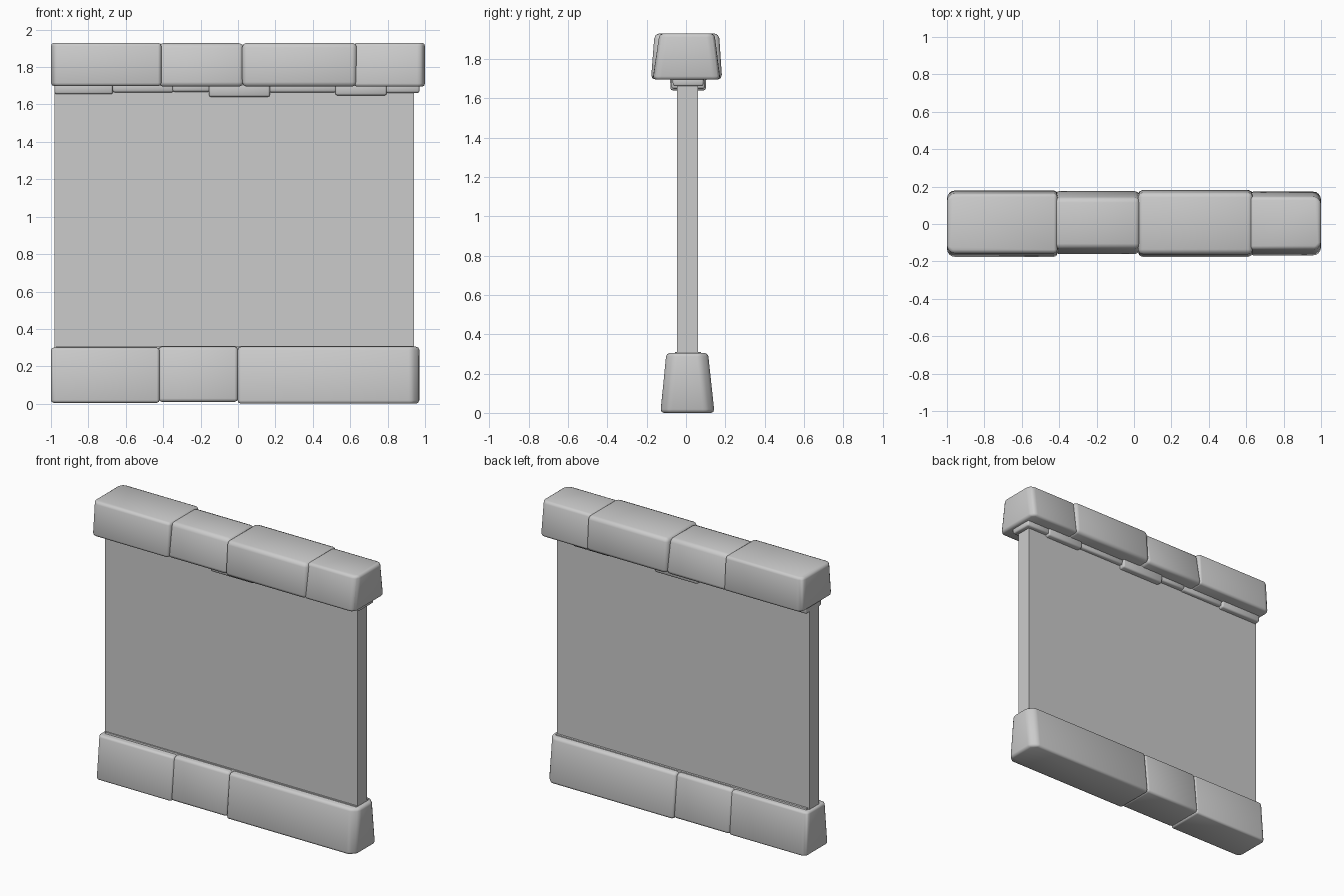
import bpy, bmesh, math

if "Cube" in bpy.data.objects:
    bpy.data.objects.remove(bpy.data.objects["Cube"])


def block(name, x, z, y_low, y_high, bevel=0.0, end_chop=None):
    """Box tapered in y between its bottom and top, with softened edges."""
    bm = bmesh.new()
    bmesh.ops.create_cube(bm, size=1)
    for v in bm.verts:
        top = v.co.z > 0
        span = y_high if top else y_low
        v.co = (x[v.co.x > 0], span[v.co.y > 0], z[top])
    # chop vertical corner edges more strongly at an exposed end
    if end_chop:
        edges = [e for e in bm.edges
                 if all(abs(v.co.x - end_chop[0]) < 1e-5 for v in e.verts)
                 and abs(e.verts[0].co.z - e.verts[1].co.z) > 0.05]
        bmesh.ops.bevel(bm, geom=edges, offset=end_chop[1], segments=1,
                        affect='EDGES', profile=0.5)
    bmesh.ops.recalc_face_normals(bm, faces=bm.faces)
    mesh = bpy.data.meshes.new(name)
    bm.to_mesh(mesh)
    bm.free()
    ob = bpy.data.objects.new(name, mesh)
    bpy.context.collection.objects.link(ob)
    if bevel:
        m = ob.modifiers.new("soft_edges", 'BEVEL')
        m.width = bevel
        m.segments = 2
        m.limit_method = 'ANGLE'
        m.angle_limit = math.radians(25)
        for p in mesh.polygons:
            p.use_smooth = True
    return ob


# Plain wall between the stone courses
block("wall_panel", (-0.98, 0.94), (0.29, 1.69), (-0.045, 0.06), (-0.045, 0.06))

# Base course, tapering upward
base = [
    ((-1.0, -0.42), (0.005, 0.30), (-0.13, 0.135), (-0.10, 0.11), (-1.0, 0.02)),
    ((-0.425, 0.0), (0.01, 0.305), (-0.125, 0.14), (-0.095, 0.108), None),
    ((-0.002, 0.97), (0.0, 0.305), (-0.13, 0.145), (-0.10, 0.112), (0.97, 0.04)),
]
for i, (x, z, lo, hi, chop) in enumerate(base):
    block(f"base_stone_{i + 1}", x, z, lo, hi, 0.018, chop)

# Thin bedding strip on top of the base
block("base_ledge", (-0.97, 0.94), (0.28, 0.31), (-0.06, 0.08), (-0.055, 0.075))

# Capping course
cap = [
    ((-1.0, -0.41), (1.698, 1.93), (-0.177, 0.18), (-0.155, 0.163), (-1.0, 0.025)),
    ((-0.425, 0.03), (1.695, 1.928), (-0.165, 0.18), (-0.13, 0.14), None),
    ((0.022, 0.635), (1.695, 1.93), (-0.178, 0.184), (-0.16, 0.168), None),
    ((0.62, 1.0), (1.695, 1.93), (-0.17, 0.175), (-0.135, 0.145), (1.0, 0.025)),
]
for i, (x, z, lo, hi, chop) in enumerate(cap):
    block(f"cap_stone_{i + 1}", x, z, lo, hi, 0.025, chop)

# Small packing stones beneath the cap: x start, x end, underside z, depth
packing = [
    (-0.98, -0.67, 1.655, 0.085), (-0.67, -0.345, 1.665, 0.075),
    (-0.35, -0.15, 1.668, 0.08), (-0.155, 0.17, 1.641, 0.09),
    (0.165, 0.525, 1.665, 0.075), (0.52, 0.795, 1.649, 0.085),
    (0.79, 0.97, 1.662, 0.078),
]
for i, (x0, x1, z0, d) in enumerate(packing):
    block(f"packing_stone_{i + 1}", (x0, x1), (z0, 1.71),
          (-d + 0.012, d + 0.01), (-d + 0.008, d + 0.014), 0.01)
